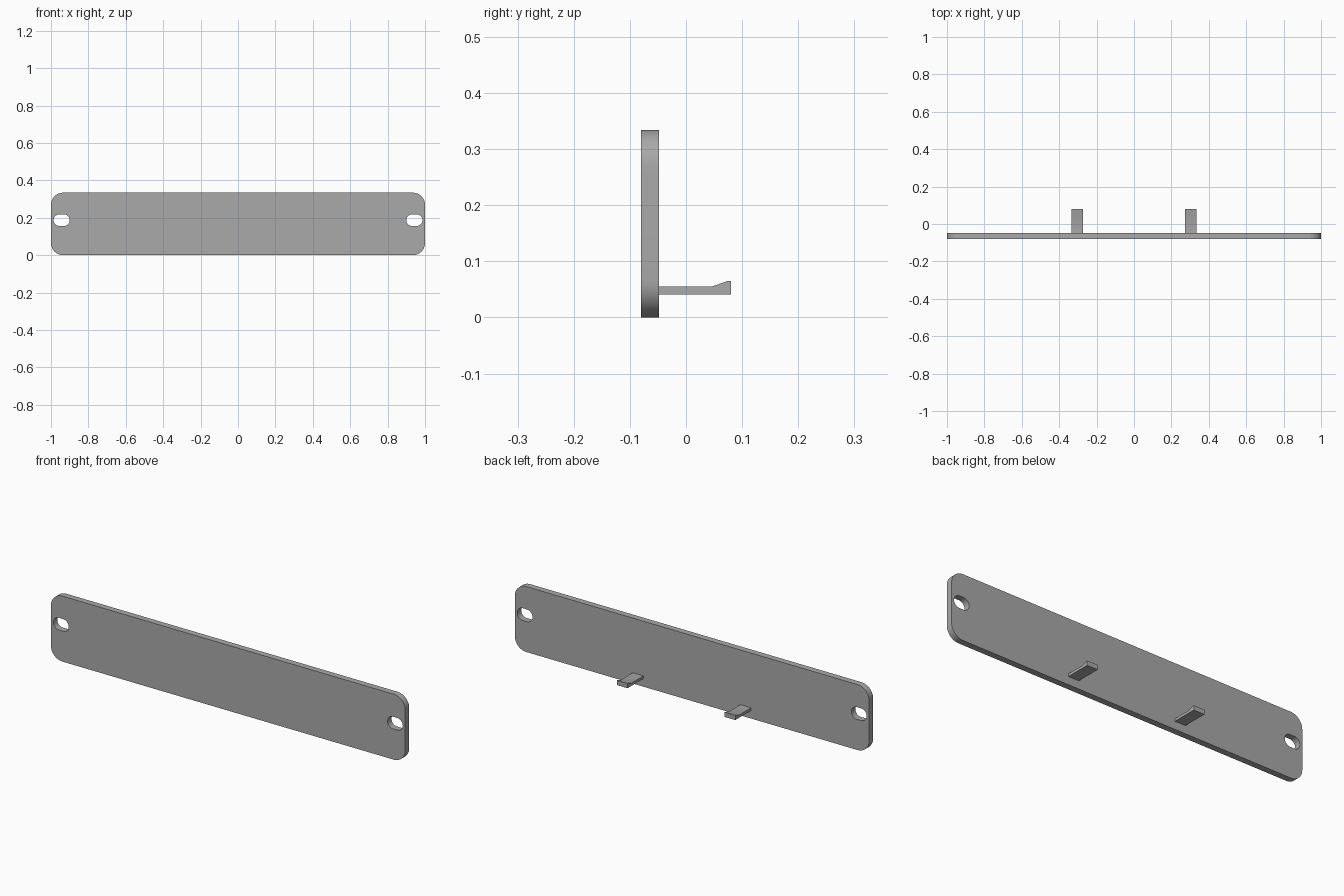
import bpy, math
from math import pi, cos, sin

if "Cube" in bpy.data.objects:
    bpy.data.objects.remove(bpy.data.objects["Cube"], do_unlink=True)

WIDTH, HEIGHT = 2.0, 0.334
FRONT, BACK = -0.08, -0.048
STEPS = 12

grey = bpy.data.materials.new("plain grey")
grey.use_nodes = True
colour = (0.4, 0.4, 0.4, 1)
grey.diffuse_color = colour
grey.node_tree.nodes["Principled BSDF"].inputs["Base Color"].default_value = colour


def rounded_rect(cx, cz, w, h, r):
    """Outline with rounded corners; r = h / 2 gives a slot."""
    points = []
    for i, (sx, sz) in enumerate([(1, 1), (-1, 1), (-1, -1), (1, -1)]):
        for k in range(STEPS + 1):
            a = (i + k / STEPS) * pi / 2
            points.append((cx + sx * (w / 2 - r) + r * cos(a),
                           cz + sz * (h / 2 - r) + r * sin(a)))
    return points


def extruded(name, outlines, depth, location, rotation):
    """Filled outlines (inner ones become holes) extruded about their plane."""
    curve = bpy.data.curves.new(name, 'CURVE')
    curve.dimensions = '2D'
    curve.fill_mode = 'BOTH'
    curve.extrude = depth / 2
    for outline in outlines:
        spline = curve.splines.new('POLY')
        spline.points.add(len(outline) - 1)
        for p, (u, v) in zip(spline.points, outline):
            p.co = (u, v, 0, 1)
        spline.use_cyclic_u = True
    obj = bpy.data.objects.new(name, curve)
    bpy.context.collection.objects.link(obj)
    obj.location, obj.rotation_euler = location, rotation
    bpy.ops.object.select_all(action='DESELECT')
    obj.select_set(True)
    bpy.context.view_layer.objects.active = obj
    bpy.ops.object.convert(target='MESH')
    obj = bpy.context.object
    obj.data.materials.clear()
    obj.data.materials.append(grey)
    # Weld the caps to the walls
    bpy.ops.object.mode_set(mode='EDIT')
    bpy.ops.mesh.select_all(action='SELECT')
    bpy.ops.mesh.remove_doubles(threshold=0.0002)
    bpy.ops.mesh.normals_make_consistent(inside=False)
    bpy.ops.object.mode_set(mode='OBJECT')
    bpy.ops.object.shade_smooth_by_angle(angle=math.radians(30))
    return obj


# Face plate with a mounting slot at each end
outlines = [rounded_rect(0, HEIGHT / 2, WIDTH, HEIGHT, 0.065)]
outlines += [rounded_rect(s * 0.943, 0.187, 0.086, 0.062, 0.031) for s in (-1, 1)]
extruded("face_plate", outlines, BACK - FRONT,
         (0, (FRONT + BACK) / 2, 0), (pi / 2, 0, 0))

# Two snap tabs on the back, each with a ramped lip at its end
tab_profile = [(BACK - 0.002, 0.041), (0.08, 0.041), (0.08, 0.065),
               (0.074, 0.065), (0.046, 0.055), (BACK - 0.002, 0.055)]
for side, s in (("left", 1), ("right", -1)):
    extruded(side + "_snap_tab", [tab_profile], 0.06,
             (s * 0.304, 0, 0), (pi / 2, 0, pi / 2))
